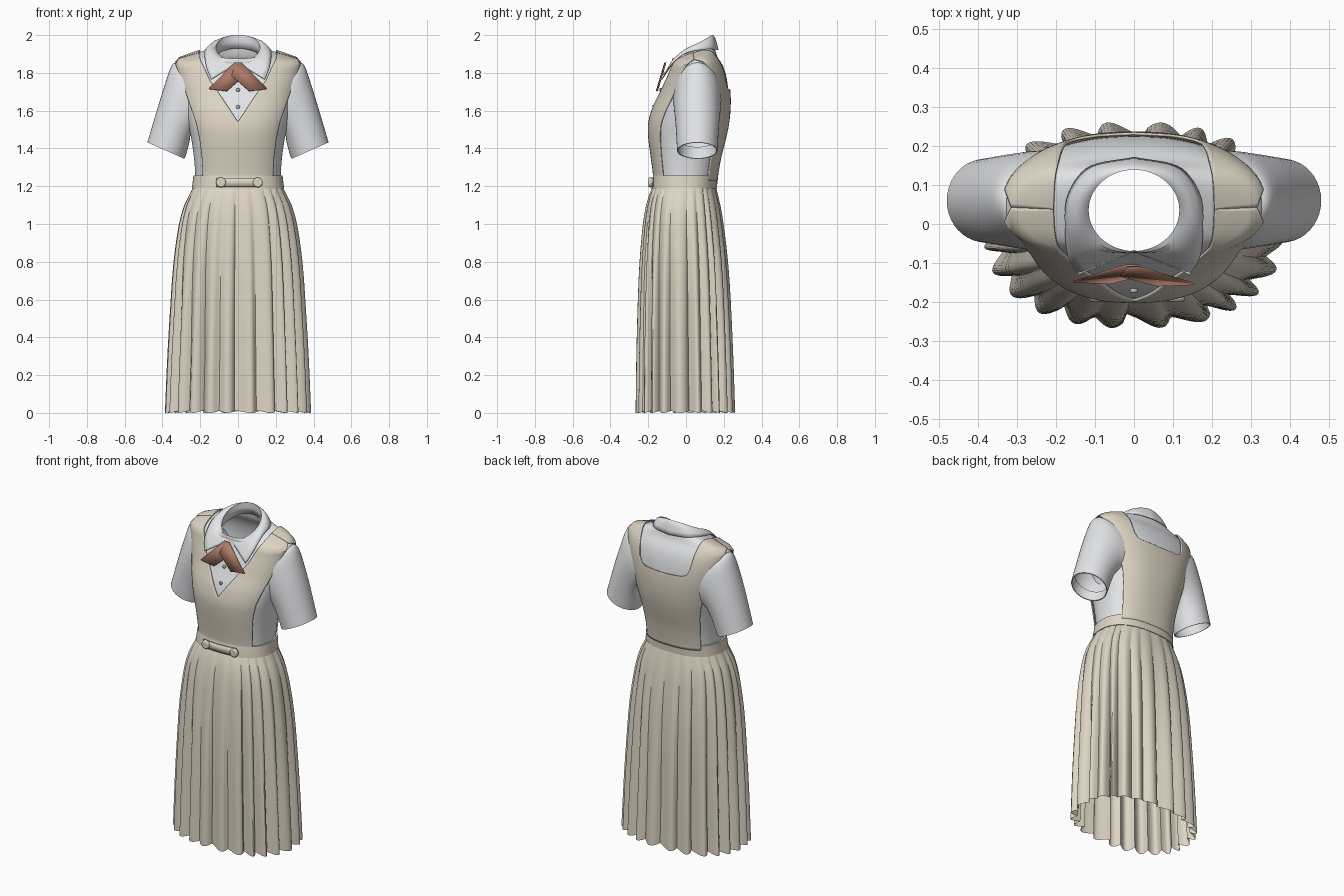
import bpy, bmesh, math, random
from math import sin, cos, pi
from mathutils import Vector

if "Cube" in bpy.data.objects:
    bpy.data.objects.remove(bpy.data.objects["Cube"])

random.seed(4)


def material(name, rgb):
    m = bpy.data.materials.new(name)
    m.diffuse_color = (*rgb, 1)
    m.use_nodes = True
    m.node_tree.nodes["Principled BSDF"].inputs["Base Color"].default_value = m.diffuse_color
    return m


BEIGE = material("beige cloth", (0.72, 0.66, 0.55))
WHITE = material("white cloth", (0.80, 0.81, 0.83))
BROWN = material("brown ribbon", (0.42, 0.20, 0.14))
GREY = material("grey button", (0.50, 0.50, 0.52))


def lerp_table(table, t):
    """Smooth (Hermite) interpolation through rows of (t, values...)."""
    n = len(table)
    if t <= table[0][0]:
        return table[0][1:]
    if t >= table[-1][0]:
        return table[-1][1:]
    i = max(k for k in range(n - 1) if table[k][0] <= t)
    h = table[i + 1][0] - table[i][0]
    u = (t - table[i][0]) / h

    def slope(k, c):
        a, b = table[max(k - 1, 0)], table[min(k + 1, n - 1)]
        return (b[c] - a[c]) / (b[0] - a[0])
    out = []
    for c in range(1, len(table[0])):
        p, q = table[i][c], table[i + 1][c]
        out.append(p * (2*u**3 - 3*u*u + 1) + q * (3*u*u - 2*u**3)
                   + h * slope(i, c) * (u**3 - 2*u*u + u) + h * slope(i + 1, c) * (u**3 - u*u))
    return out


def linear(table, t):
    for (t0, a), (t1, b) in zip(table, table[1:]):
        if t <= t1:
            return a + (b - a) * max(0, (t - t0) / (t1 - t0))
    return table[-1][1]


def finish(ob, mat, angle=40, thick=0, mirror=False):
    ob.data.materials.append(mat)
    bpy.ops.object.select_all(action='DESELECT')
    ob.select_set(True)
    bpy.context.view_layer.objects.active = ob
    bpy.ops.object.shade_smooth_by_angle(angle=math.radians(angle))
    if mirror:
        m = ob.modifiers.new("mirror", 'MIRROR')
        m.merge_threshold = 0.0005
    if thick:
        s = ob.modifiers.new("thickness", 'SOLIDIFY')
        s.thickness, s.offset = thick, 0
    return ob


def sheet(name, rows, mat, closed=False, **kw):
    """Skin a grid of points; closed joins the last column to the first."""
    bm = bmesh.new()
    vs = [[bm.verts.new(p) for p in r] for r in rows]
    n = len(rows[0])
    for a, b in zip(vs, vs[1:]):
        for j in range(n if closed else n - 1):
            k = (j + 1) % n
            bm.faces.new((a[j], a[k], b[k], b[j]))
    bmesh.ops.remove_doubles(bm, verts=bm.verts, dist=0.00005)
    bmesh.ops.recalc_face_normals(bm, faces=bm.faces)
    me = bpy.data.meshes.new(name)
    bm.to_mesh(me)
    bm.free()
    ob = bpy.data.objects.new(name, me)
    bpy.context.collection.objects.link(ob)
    return finish(ob, mat, **kw)


N = 2.4  # squareness of the body outline


def oval(a, yf, yb, th, off=0):
    f = lambda v: math.copysign(abs(v) ** (2 / N), v)
    return (a + off) * f(sin(th)), (yf + yb) / 2 - ((yb - yf) / 2 + off) * f(cos(th))


# Torso levels: height, half width, front y, back y, tilt towards the neck
BODY = [(1.20, .230, -.168, .155, 0), (1.25, .226, -.163, .158, 0), (1.35, .233, -.175, .175, 0),
        (1.45, .247, -.188, .200, 0), (1.52, .262, -.190, .215, 0), (1.60, .280, -.173, .224, 0),
        (1.68, .298, -.140, .225, .01), (1.76, .315, -.112, .216, .05), (1.82, .326, -.09, .195, .12),
        (1.86, .322, -.078, .166, .2), (1.88, .268, -.075, .158, .25), (1.90, .198, -.075, .152, .3),
        (1.915, .130, -.073, .150, .35)]


def body(t, th, off=0):
    a, yf, yb, k = lerp_table(BODY, t)
    x, y = oval(a, yf, yb, th, off)
    lift = off * 0.6 * min(1, max(0, (t - 1.78) / 0.08))
    return (x, y, t + k * (y - .04) + lift)


def ring_angles(n):
    return [2 * pi * i / n for i in range(n)]


levels = [1.2 + .02 * i for i in range(33)] + [1.85, 1.86, 1.87, 1.88, 1.89, 1.9, 1.908, 1.915]
sheet("shirt_body", [[body(t, th) for th in ring_angles(96)] for t in levels], WHITE, closed=True)

# Pinafore bib, front and back: each row runs from neckline to armhole edge
ARMHOLE = [(1.25, .178), (1.35, .183), (1.45, .195), (1.53, .212), (1.6, .235), (1.68, .262),
           (1.76, .288), (1.82, .308), (1.86, .33), (1.95, .33)]
V_NECK = [(1.54, 0), (1.765, .143), (1.9, .197)]
U_NECK = [(1.705, 0), (1.712, .125), (1.722, .15), (1.75, .168), (1.9, .197)]


def bib(name, neck, back):
    ts = sorted(set([1.23 + .015 * i for i in range(42)]
                    + [t for t, _ in neck] + [1.868, 1.875, 1.88, 1.885, 1.89, 1.895, 1.899]))
    rows = []
    for t in ts:
        a = lerp_table(BODY, t)[0]
        ang = lambda x: math.asin(min(1, x / a) ** (N / 2))
        t0, t1 = ang(linear(neck, t)), ang(linear(ARMHOLE, t))
        ths = [t0 + (t1 - t0) * j / 20 for j in range(21)]
        rows.append([body(t, pi - th if back else th, .008) for th in ths])
    return sheet(name, rows, BEIGE, thick=.007, mirror=True)


bib("bib_front", V_NECK, False)
bib("bib_back", U_NECK, True)

# Waistband
band = [(1.188, .225, -.165, .145), (1.188, .245, -.183, .164), (1.22, .24, -.181, .166),
        (1.256, .236, -.175, .168), (1.256, .222, -.16, .15)]
sheet("waistband", [[(*oval(*b[1:], th), b[0]) for th in ring_angles(96)] for b in band], BEIGE, closed=True)

# Buttoned tab on the waistband
sheet("waist_tab", [[(*oval(.241, -.181, .166, -.4 + .08 * i, .007), z) for i in range(11)]
                    for z in (1.197, 1.22, 1.243)], BEIGE, thick=.008)


def button(name, x, y, z, r, depth, mat):
    bpy.ops.mesh.primitive_cylinder_add(vertices=24, radius=r, depth=depth, location=(x, y, z),
                                        rotation=(pi / 2, 0, 0))
    ob = bpy.context.object
    ob.name = name
    b = ob.modifiers.new("round", 'BEVEL')
    b.width, b.segments = depth * .3, 2
    finish(ob, mat)


for side, x in (("left", -.09), ("right", .105)):
    button("waist_button_" + side, x, -.188, 1.22, .026, .022, BEIGE)
for i, (y, z) in enumerate(((-.171, 1.62), (-.135, 1.71))):
    button("shirt_button_%d" % i, 0, y, z, .010, .012, GREY)
button("collar_button", 0, -.121, 1.80, .010, .014, WHITE)

# Pleated skirt: scalloped folds that deepen towards the hem
SKIRT = [(0, .388, -.268, .262), (.3, .375, -.264, .252), (.6, .357, -.256, .238), (.8, .342, -.247, .224),
         (1.0, .313, -.229, .200), (1.1, .285, -.212, .183), (1.17, .25, -.19, .166), (1.2, .236, -.176, .158)]
PLEATS, STEPS = 24, 12
edges = [(i + random.uniform(-.22, .22)) / PLEATS for i in range(PLEATS)]
edges.append(edges[0] + 1)
depths = [random.uniform(.75, 1.25) for _ in range(PLEATS)]
rows = []
for t in [0, .1, .2, .3, .4, .5, .6, .7, .8, .88, .95, 1.0, 1.05, 1.1, 1.14, 1.17, 1.2]:
    a, yf, yb = lerp_table(SKIRT, t)
    amp = .012 + .105 * min(1, (1.2 - t) / .9) ** .8
    row = []
    for i in range(PLEATS):
        for j in range(STEPS):
            p = j / STEPS
            bump = sin(pi * p ** 1.5) ** .8
            s = 1 - amp * depths[i] * (1 - bump)
            th = 2 * pi * (edges[i] + (edges[i + 1] - edges[i]) * p)
            x, y = oval(a, yf, yb, th)
            z = t + (.012 * (1 - bump) if t == 0 else 0)
            row.append((x * s, y * s, z))
    rows.append(row)
sheet("pleated_skirt", rows, BEIGE, closed=True, angle=35)

# Short sleeves: outer top (x, z), inner bottom (x, z), half depth, wrap over the armhole
SLEEVE = [(0, .314, 1.858, .250, 1.50, .130, .11), (1, .352, 1.838, .252, 1.47, .127, .045),
          (2, .393, 1.72, .258, 1.43, .119, .01), (3, .430, 1.60, .268, 1.39, .113, 0),
          (4, .480, 1.432, .283, 1.345, .107, 0)]


def sleeve_ring(t, shrink=1, up=0):
    x0, z0, x1, z1, h, wrap = lerp_table(SLEEVE, t)
    pts = []
    for th in ring_angles(40):
        c, s = cos(th) * shrink, sin(th) * shrink
        pts.append(((x0 + x1) / 2 + (x0 - x1) / 2 * c - wrap * s * s - up * .3,
                    .06 + h * s, (z0 + z1) / 2 + (z0 - z1) / 2 * c + up))
    return pts


rows = [sleeve_ring(i / 4) for i in range(17)] + [sleeve_ring(4, .95), sleeve_ring(4, .93, .06)]
sheet("sleeves", rows, WHITE, closed=True, mirror=True)

# Collar: inner stand, rim, then a leaf falling to a pointed tip (half, mirrored)
LEAF = [(0, .142, -.128, 1.765), (.2, .168, -.085, 1.835), (.4, .176, -.01, 1.900), (.6, .168, .075, 1.922),
        (.8, .115, .145, 1.925), (1, 0, .170, 1.922)]


def rim(u, grow=0, drop=0):
    y = .035 - (.105 + grow) * cos(pi * u)
    s = (1 - cos(pi * u)) / 2
    return Vector(((.118 + grow) * sin(pi * u), y, 1.852 + .148 * s ** .85 - drop))


us = [i / 32 for i in range(33)]
rows = [[rim(u, .006, .07) for u in us], [rim(u, .002, .03) for u in us]]
for v in [0, .08, .2, .4, .6, .8, 1]:
    rows.append([rim(u).lerp(Vector(lerp_table(LEAF, u)), v) + Vector((0, 0, .018 * sin(pi * v) * min(1, u * 5)))
                 for u in us])
sheet("collar", rows, WHITE, thick=.004, mirror=True)


# Crossed ribbon tie
def ribbon(name, s, fwd):
    pts = [(-.012, 1.855), (.02, 1.855), (.155, 1.715), (.06, 1.703), (-.035, 1.785)]
    y = lambda z: -.106 - .045 * (1.855 - z) / .15 - fwd
    me = bpy.data.meshes.new(name)
    me.from_pydata([(s * x, y(z), z) for x, z in pts], [], [list(range(5))])
    ob = bpy.data.objects.new(name, me)
    bpy.context.collection.objects.link(ob)
    finish(ob, BROWN, thick=.005)


ribbon("ribbon_left", -1, 0)
ribbon("ribbon_right", 1, .006)
